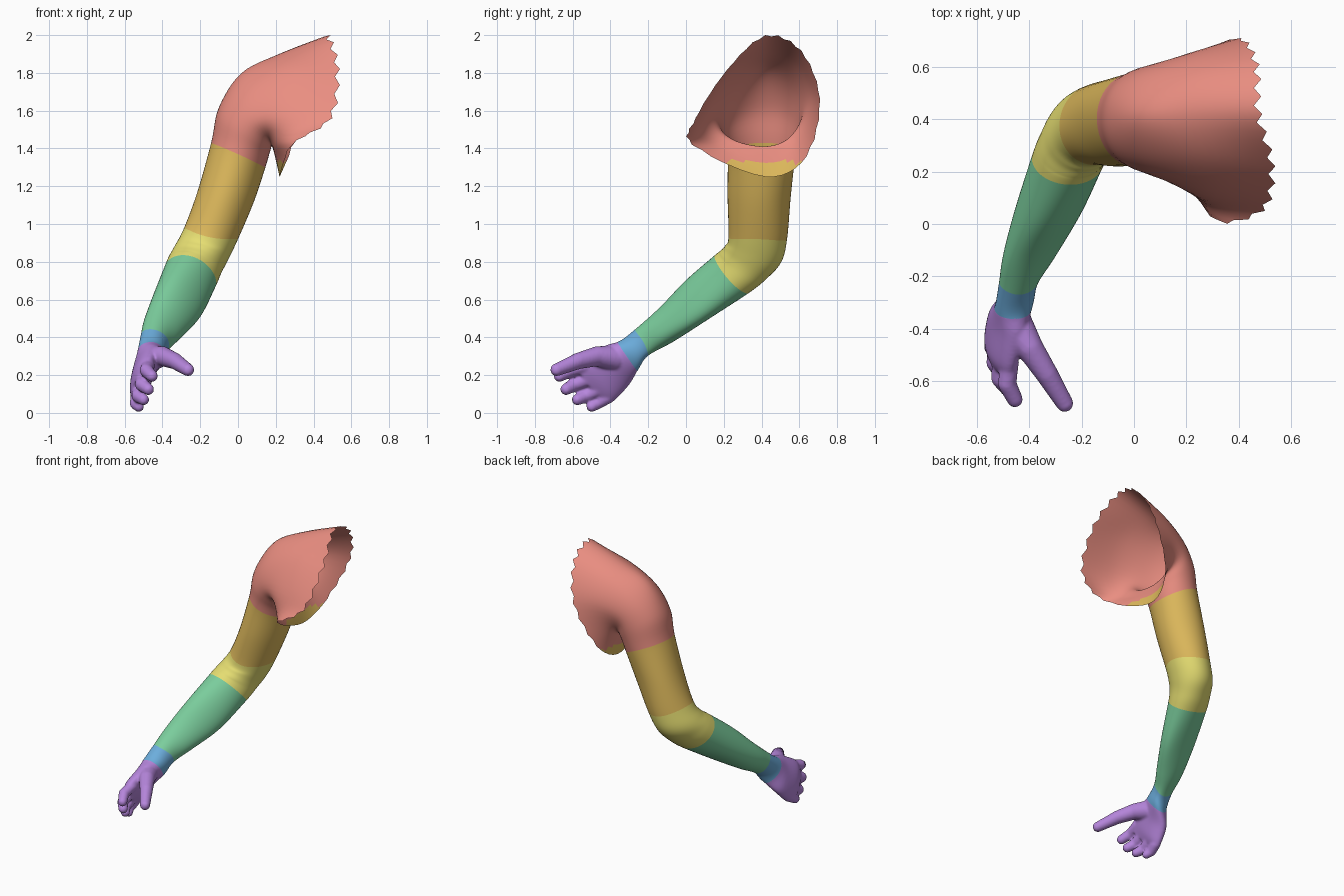
import bpy, bmesh
from math import sin, cos, pi
from mathutils import Vector as V

if "Cube" in bpy.data.objects:
    bpy.data.objects.remove(bpy.data.objects["Cube"])

N, SUB = 48, 6   # points round each section, steps between sections


def catmull(a, b, c, d, t):
    return 0.5 * (2*b + (c - a)*t + (2*a - 5*b + 4*c - d)*t*t + (3*b - a - 3*c + d)*t**3)


def ring(pts):
    """Closed smooth section through outer, front, inner, back points (or 8 points)."""
    p = [V(q) for q in pts]
    if len(p) == 4:
        m, a, b = sum(p, V()) / 4, (p[0] - p[2]) / 2, (p[1] - p[3]) / 2
        d = (p[0] + p[2] - p[1] - p[3]) / 4
        return [m + a*cos(t) + b*sin(t) + d*cos(2*t) for t in (2*pi*i/N for i in range(N))]
    n, k = len(p), N // len(p)
    return [catmull(p[i-1], p[i], p[(i+1) % n], p[(i+2) % n], j/k)
            for i in range(n) for j in range(k)]


def loft(sections):
    r = [ring(s) for s in sections]
    rows, last = [], len(r) - 1
    for i in range(last):
        for j in range(SUB):
            q = [r[max(i-1, 0)], r[i], r[i+1], r[min(i+2, last)]]
            rows.append([catmull(*c, j/SUB) for c in zip(*q)])
    return rows + [r[-1]]


def grid_faces(n):
    return [(i*N + j, (i+1)*N + j, (i+1)*N + (j+1) % N, i*N + (j+1) % N)
            for i in range(n - 1) for j in range(N)]


def material(name, col):
    m = bpy.data.materials.new(name)
    m.diffuse_color = (*col, 1)
    m.use_nodes = True
    m.node_tree.nodes["Principled BSDF"].inputs["Base Color"].default_value = m.diffuse_color
    return m


def add_object(name, mesh, mats):
    ob = bpy.data.objects.new(name, mesh)
    bpy.context.collection.objects.link(ob)
    for m in mats:
        mesh.materials.append(m)
    for f in mesh.polygons:
        f.use_smooth = True
    return ob


# Sections, from the torn torso edge down to the knuckles
shoulder = [
    [(.49, .42, 2.0), (.54, .22, 1.82), (.5, .05, 1.56), (.29, .03, 1.42),
     (.22, .42, 1.25), (.27, .64, 1.36), (.41, .71, 1.66), (.48, .61, 1.92)],
    [(.22, .42, 1.90), (.28, .24, 1.81), (.27, .10, 1.57), (.21, .15, 1.42),
     (.195, .42, 1.36), (.21, .59, 1.43), (.25, .665, 1.66), (.23, .58, 1.84)],
    [(.02, .41, 1.80), (.06, .25, 1.71), (.12, .165, 1.55), (.165, .24, 1.45),
     (.18, .42, 1.41), (.17, .55, 1.46), (.11, .62, 1.60), (.05, .56, 1.73)],
    [(-.1, .41, 1.62), (.04, .2, 1.48), (.17, .41, 1.385), (.05, .6, 1.5)]]
upper_arm = [
    [(-.142, .41, 1.43), (0, .22, 1.37), (.145, .41, 1.30), (.01, .58, 1.37)],
    [(-.215, .4, 1.17), (-.07, .22, 1.15), (.085, .4, 1.12), (-.07, .555, 1.15)]]
elbow = [
    [(-.285, .38, .98), (-.15, .225, .93), (0, .38, .92), (-.14, .535, .92)],
    [(-.335, .355, .88), (-.195, .205, .88), (-.05, .345, .82), (-.18, .505, .80)],
    [(-.365, .31, .82), (-.225, .18, .855), (-.085, .3, .76), (-.21, .43, .715)]]
forearm = [
    [(-.39, .25, .76), (-.25, .15, .83), (-.115, .24, .69), (-.25, .335, .64)],
    [(-.455, .05, .59), (-.33, 0, .70), (-.195, .06, .53), (-.33, .12, .505)],
    [(-.5, -.12, .47), (-.4, -.14, .555), (-.3, -.12, .42), (-.4, -.06, .385)]]
wrist = [[(-.515, -.22, .4), (-.44, -.27, .44), (-.365, -.22, .365), (-.43, -.2, .305)]]
palm = [
    [(-.53, -.31, .33), (-.45, -.35, .38), (-.385, -.3, .31), (-.45, -.25, .235)],
    [(-.55, -.38, .26), (-.45, -.43, .355), (-.42, -.39, .25), (-.51, -.3, .15)],
    [(-.565, -.47, .19), (-.475, -.55, .29), (-.45, -.47, .19), (-.535, -.385, .06)],
    [(-.555, -.52, .15), (-.475, -.59, .245), (-.48, -.52, .15), (-.545, -.43, .045)]]

names = ["shoulder", "upper_arm", "elbow", "forearm", "wrist"]
groups = [shoulder, upper_arm, elbow, forearm, wrist]
colors = [(.82, .27, .22), (.75, .50, .11), (.80, .74, .17), (.20, .62, .34), (.15, .42, .72)]
mats = [material(n + "_colour", c) for n, c in zip(names, colors)]

rows = loft(sum(groups, []) + palm)
# Torn rim: pull every other edge point back, except along the lower flap
for j in range(1, N, 2):
    if rows[0][j].z > 1.38:
        rows[0][j] = rows[0][j].lerp(rows[1][j], 0.95)

# Normals of the whole arm keep the shading continuous across part borders
whole = bpy.data.meshes.new("whole")
whole.from_pydata([p for r in rows for p in r], [], grid_faces(len(rows)))
normals = [v.normal.copy() for v in whole.vertices]
bpy.data.meshes.remove(whole)

# Arm parts, cut from the one loft
start = 0
for k, (name, g) in enumerate(zip(names, groups)):
    end = start + len(g) * SUB
    stop = end + (1 if name == "wrist" else 0)
    part = rows[start:stop + 1]
    me = bpy.data.meshes.new(name)
    me.from_pydata([p for r in part for p in r], [], grid_faces(len(part)))
    ob = add_object(name, me, [mats[k]] + ([mats[1]] if k == 0 else []))
    if k == 0:   # lower rim of the flap takes the upper arm colour
        for f in me.polygons:
            if f.index < 5 * N and f.center.z < 1.33:
                f.material_index = 1
    me.normals_split_custom_set_from_vertices(normals[start*N:(stop + 1)*N])
    start = end

# Hand: palm loft plus fingers and thumb, fused by a voxel remesh
bm = bmesh.new()
hand_rows = rows[start:]
vs = [bm.verts.new(p) for r in hand_rows for p in r]
for f in grid_faces(len(hand_rows)):
    bm.faces.new([vs[i] for i in f])
bm.faces.new(vs[:N])
bm.faces.new(vs[-N:][::-1])
bmesh.ops.recalc_face_normals(bm, faces=bm.faces[:])


def digit(path, steps=8):
    """Chain of spheres along (x, y, z, radius) points."""
    for a, b in zip(path, path[1:]):
        for s in range(steps + 1):
            x, y, z, r = (p + (q - p) * s / steps for p, q in zip(a, b))
            geo = bmesh.ops.create_uvsphere(bm, u_segments=16, v_segments=10, radius=r)
            bmesh.ops.translate(bm, verts=geo["verts"], vec=(x, y, z))


# Fingers: index, middle, ring, little
digit([(-.475, -.53, .25, .036), (-.485, -.61, .225, .036), (-.455, -.67, .195, .031)])
digit([(-.505, -.49, .19, .037), (-.51, -.59, .15, .036), (-.475, -.635, .125, .031)])
digit([(-.52, -.45, .13, .037), (-.53, -.53, .09, .035), (-.50, -.575, .07, .03)])
digit([(-.535, -.42, .08, .035), (-.542, -.47, .05, .032), (-.525, -.5, .033, .028)])
# Thumb
digit([(-.455, -.38, .29, .068), (-.40, -.47, .30, .053), (-.335, -.57, .275, .044),
       (-.265, -.685, .228, .034)])
me = bpy.data.meshes.new("hand")
bm.to_mesh(me)
bm.free()
hand = add_object("hand", me, [material("hand_colour", (.47, .24, .72))])
mod = hand.modifiers.new("fuse", 'REMESH')
mod.mode, mod.voxel_size, mod.use_smooth_shade = 'VOXEL', 0.008, True
mod = hand.modifiers.new("soften", 'SMOOTH')
mod.factor, mod.iterations = 0.5, 4
